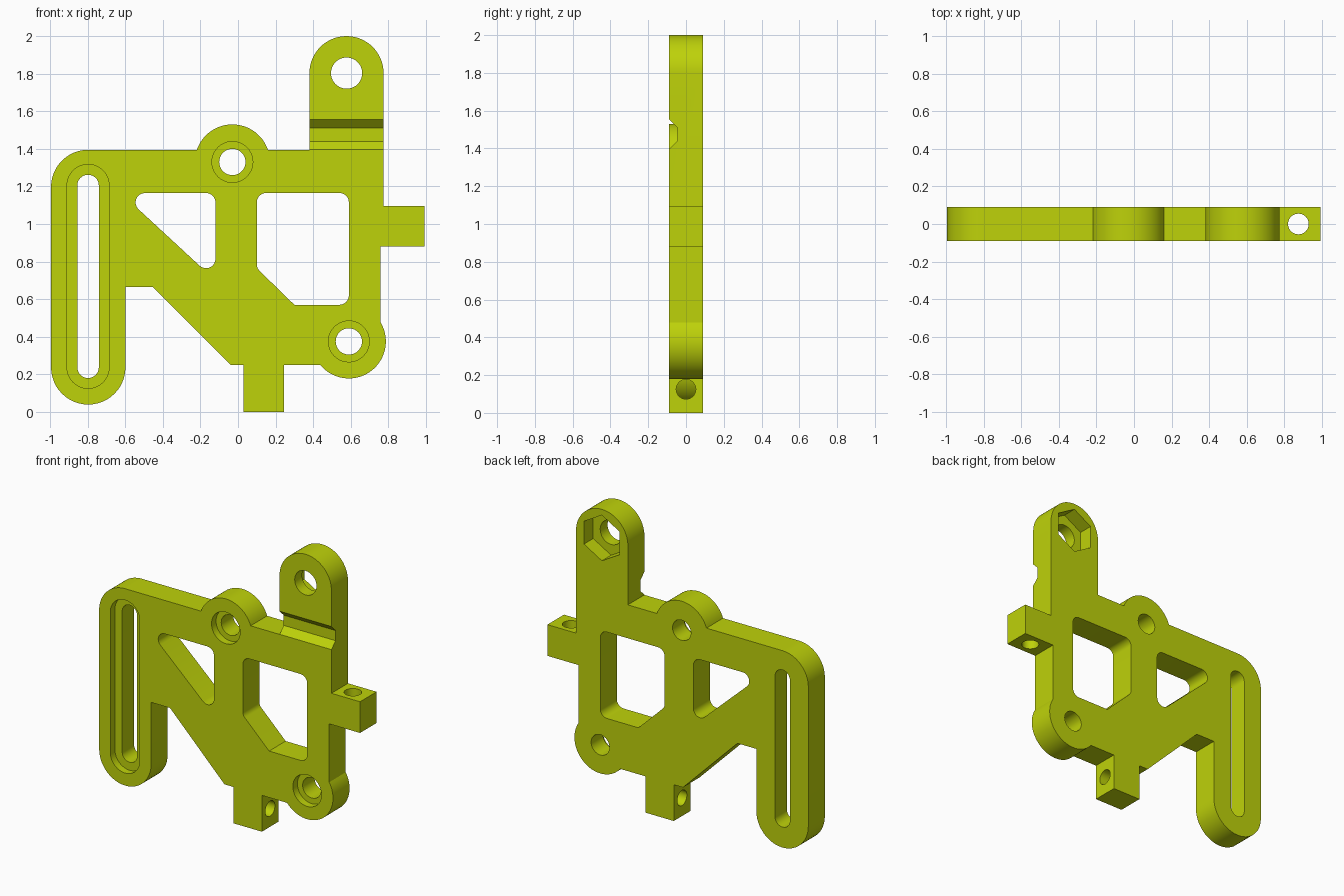
import bpy, bmesh, math
from mathutils import Vector

if "Cube" in bpy.data.objects:
    bpy.data.objects.remove(bpy.data.objects["Cube"])

T = 0.09  # half thickness of the plate

lime = bpy.data.materials.new("lime_green")
lime.diffuse_color = (0.515, 0.644, 0.003, 1)
lime.use_nodes = True
lime.node_tree.nodes["Principled BSDF"].inputs["Base Color"].default_value = lime.diffuse_color


def arc(cx, cz, r, a0, a1, n=24):
    """Points on an arc, angles in degrees."""
    return [(cx + r * math.cos(math.radians(a0 + (a1 - a0) * i / n)),
             cz + r * math.sin(math.radians(a0 + (a1 - a0) * i / n)))
            for i in range(n + 1)]


def circle(cx, cz, r, n=40, start=0):
    return arc(cx, cz, r, start, start + 360, n)[:-1]


def slot(cx, z0, z1, r):
    return arc(cx, z1, r, 0, 180) + arc(cx, z0, r, 180, 360)


def fillet(corners, n=8):
    """Round a polygon of (x, z, radius) corners."""
    out = []
    for i, (x, z, r) in enumerate(corners):
        p = Vector((x, z))
        if r == 0:
            out.append((x, z))
            continue
        a = (Vector(corners[i - 1][:2]) - p).normalized()
        b = (Vector(corners[(i + 1) % len(corners)][:2]) - p).normalized()
        half = math.acos(a.dot(b)) / 2
        c = p + (a + b).normalized() * (r / math.sin(half))
        s = p + a * (r / math.tan(half)) - c
        e = p + b * (r / math.tan(half)) - c
        a0 = math.degrees(math.atan2(s.y, s.x))
        turn = (math.degrees(math.atan2(e.y, e.x)) - a0 + 180) % 360 - 180
        out += arc(c.x, c.y, r, a0, a0 + turn, n)
    return out


def prism(name, pts, t0, t1, axis="y"):
    """Extrude a 2D profile along an axis from t0 to t1."""
    place = {"x": lambda u, v, t: (t, u, v),
             "y": lambda u, v, t: (u, t, v),
             "z": lambda u, v, t: (u, v, t)}[axis]
    bm = bmesh.new()
    lo = [bm.verts.new(place(u, v, t0)) for u, v in pts]
    hi = [bm.verts.new(place(u, v, t1)) for u, v in pts]
    bm.faces.new(lo)
    bm.faces.new(hi[::-1])
    for i in range(len(pts)):
        j = (i + 1) % len(pts)
        bm.faces.new((lo[i], hi[i], hi[j], lo[j]))
    bmesh.ops.recalc_face_normals(bm, faces=bm.faces)
    me = bpy.data.meshes.new(name)
    bm.to_mesh(me)
    bm.free()
    me.materials.append(lime)
    ob = bpy.data.objects.new(name, me)
    bpy.context.collection.objects.link(ob)
    return ob


# plate outline: slotted arm, top hub, lug, side tab, lower hub, lower tab
outline = (
    arc(-0.797, 0.237, 0.198, 360, 180)
    + arc(-0.797, 1.197, 0.198, 180, 90)
    + arc(-0.03, 1.33, 0.2, 161, 19, 32)
    + [(0.38, 1.395)]
    + arc(0.5775, 1.8025, 0.1975, 180, 0, 32)
    + [(0.775, 1.095), (0.993, 1.095), (0.993, 0.88), (0.758, 0.88)]
    + arc(0.59, 0.375, 0.197, 31.5, -140.6, 36)
    + [(0.245, 0.25), (0.245, 0), (0.03, 0), (0.03, 0.25),
       (-0.04, 0.25), (-0.455, 0.665), (-0.599, 0.665)]
)
plate = prism("bracket_plate", outline, -T, T)

B = 0.2  # cutters run past the plate
cutters = [
    # weight-saving windows
    prism("triangle_window", fillet([(-0.623, 1.165, 0.05), (-0.12, 1.165, 0.05),
                                     (-0.12, 0.70, 0.05)]), -B, B),
    prism("large_window", fillet([(0.10, 1.165, 0.05), (0.59, 1.165, 0.05),
                                  (0.59, 0.57, 0.05), (0.30, 0.57, 0),
                                  (0.10, 0.765, 0.05)]), -B, B),
    # adjustment slot with front recess
    prism("slot_recess", slot(-0.798, 0.237, 1.205, 0.112), -B, -T + 0.05),
    prism("slot_hole", slot(-0.798, 0.237, 1.205, 0.057), -B, B),
    # lug hole, nut pocket behind, groove in front
    prism("lug_hole", circle(0.578, 1.803, 0.083), -B, B),
    prism("nut_pocket", circle(0.578, 1.803, 0.157, 6, 90), T - 0.1, B),
    prism("lug_groove", [(-T - 0.01, 1.565), (-0.045, 1.51), (-0.045, 1.44),
                         (-T - 0.01, 1.386)], 0.3, 0.85, "x"),
    # cross holes in the two tabs
    prism("side_tab_hole", circle(0.875, 0, 0.055), 0.8, 1.2, "z"),
    prism("lower_tab_hole", circle(0, 0.125, 0.052), -0.05, 0.35, "x"),
]
# counterbored screw holes in both hubs
for hx, hz in ((-0.03, 1.33), (0.59, 0.375)):
    cutters.append(prism("counterbore", circle(hx, hz, 0.109), -B, -T + 0.05))
    cutters.append(prism("screw_hole", circle(hx, hz, 0.07), -B, B))

bpy.context.view_layer.objects.active = plate
plate.select_set(True)
for c in cutters:
    c.hide_render = True
    m = plate.modifiers.new(c.name, "BOOLEAN")
    m.operation = "DIFFERENCE"
    m.solver = "EXACT"
    m.object = c
    bpy.ops.object.modifier_apply(modifier=m.name)
    bpy.data.objects.remove(c)

bpy.ops.object.shade_smooth_by_angle(angle=math.radians(25))
